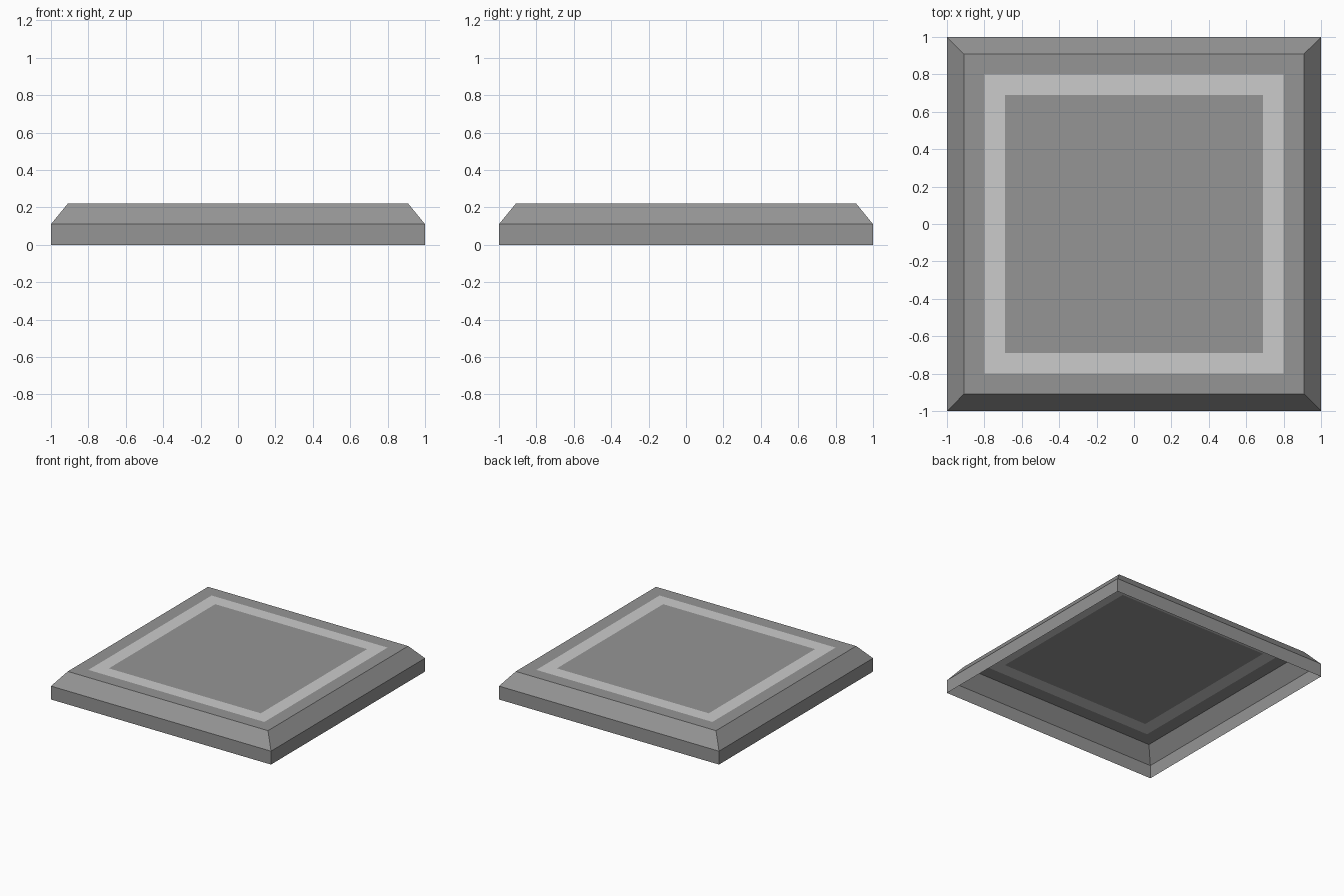
import bpy, bmesh

if "Cube" in bpy.data.objects:
    bpy.data.objects.remove(bpy.data.objects["Cube"])


def grey(name, v):
    m = bpy.data.materials.new(name)
    m.diffuse_color = (v, v, v, 1)
    m.use_nodes = True
    m.node_tree.nodes["Principled BSDF"].inputs["Base Color"].default_value = m.diffuse_color
    return m


# square rings (half width, height) from the open bottom rim to the top panel
RINGS = [(1.0, 0.0), (1.0, 0.11), (0.91, 0.22), (0.80, 0.22), (0.69, 0.22)]
STRIPE = 3  # band between ring 3 and ring 4

bm = bmesh.new()
loops = [[bm.verts.new((sx * h, sy * h, z))
          for sx, sy in ((-1, -1), (1, -1), (1, 1), (-1, 1))] for h, z in RINGS]

# walls, bevel, border and inlaid stripe
for band, (low, high) in enumerate(zip(loops, loops[1:])):
    for i in range(4):
        j = (i + 1) % 4
        face = bm.faces.new((low[i], low[j], high[j], high[i]))
        face.material_index = int(band == STRIPE)

# centre panel
bm.faces.new(loops[-1])

mesh = bpy.data.meshes.new("floor_tile")
bm.to_mesh(mesh)
bm.free()
mesh.materials.append(grey("dark_grey", 0.3))
mesh.materials.append(grey("light_grey", 0.8))
tile = bpy.data.objects.new("floor_tile", mesh)
bpy.context.collection.objects.link(tile)
